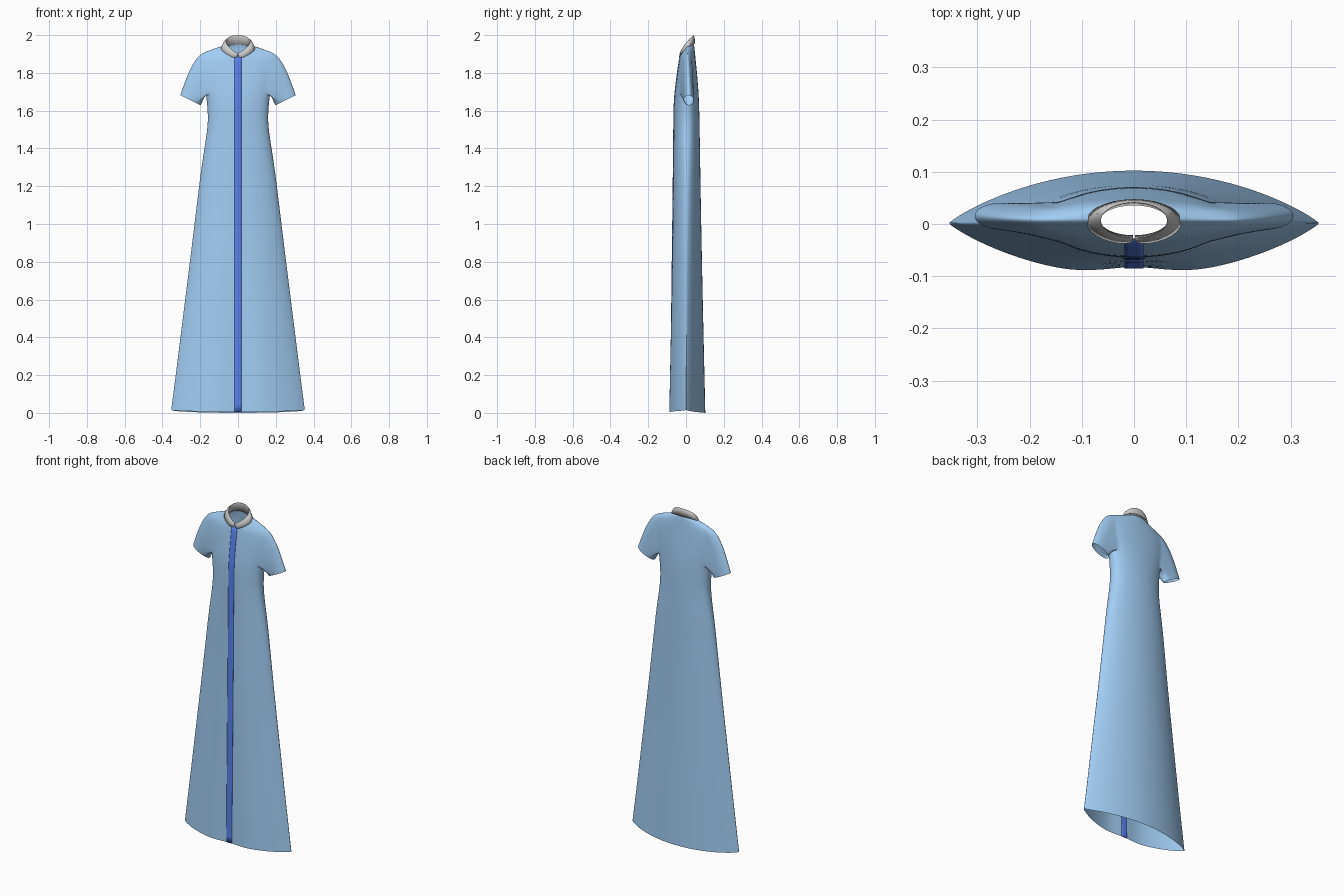
import bpy, bmesh, math
from mathutils import Vector
from mathutils.bvhtree import BVHTree

if "Cube" in bpy.data.objects:
    bpy.data.objects.remove(bpy.data.objects["Cube"])

N = 40   # points per body ring
K = 4    # half-width of the armhole in columns


def material(name, color):
    m = bpy.data.materials.new(name)
    m.diffuse_color = (*color, 1)
    m.use_nodes = True
    m.node_tree.nodes["Principled BSDF"].inputs["Base Color"].default_value = m.diffuse_color
    return m


def make_object(name, bm, mat=None):
    bmesh.ops.recalc_face_normals(bm, faces=bm.faces)
    me = bpy.data.meshes.new(name)
    bm.to_mesh(me)
    bm.free()
    for p in me.polygons:
        p.use_smooth = True
    ob = bpy.data.objects.new(name, me)
    bpy.context.collection.objects.link(ob)
    if mat:
        me.materials.append(mat)
    return ob


def skin(bm, rows, closed):
    n = len(rows[0])
    for a, b in zip(rows, rows[1:]):
        for i in range(n if closed else n - 1):
            j = (i + 1) % n
            bm.faces.new((a[i], a[j], b[j], b[i]))


# Body rings: side z, front z, back z, half width, front y, back y, lens power
RINGS = [
    (.016, .006, .0, .355, -.100, .103, 1.75),
    (.30, .30, .30, .318, -.093, .096, 1.6),
    (.60, .60, .60, .281, -.085, .089, 1.5),
    (.90, .90, .90, .243, -.078, .083, 1.35),
    (1.15, 1.15, 1.15, .213, -.071, .078, 1.2),
    (1.35, 1.35, 1.35, .188, -.067, .075, 1.0),
    (1.52, 1.52, 1.52, .157, -.065, .072, .9),
    (1.62, 1.62, 1.62, .162, -.064, .070, .85),
    (1.69, 1.69, 1.69, .170, -.060, .067, .85),
    (1.77, 1.76, 1.77, .190, -.051, .061, .9),
    (1.85, 1.82, 1.84, .200, -.043, .054, 1.0),
    (1.908, 1.865, 1.895, .186, -.036, .049, 1.1),
    (1.924, 1.88, 1.92, .140, -.033, .046, 1.1),
    (1.937, 1.89, 1.94, .100, -.031, .044, 1.0),
    (1.944, 1.895, 1.95, .070, -.028, .041, 1.0),
]
ARM_LOW, ARM_TOP = 8, 11


def body_point(ring, i):
    zs, zf, zb, rx, yf, yb, p = ring
    t = 2 * math.pi * i / N
    c, s = math.cos(t), math.sin(t)
    yc, d = (yf + yb) / 2, (yb - yf) / 2
    x = rx * c
    y = yc + d * math.copysign(abs(s) ** p, s)
    if s < 0:  # soft fold down the front, deepest at the hem
        y += .02 * max(0, 1 - zs / 1.3) * math.exp(-(x / .07) ** 2)
    z = zs + ((zb if s > 0 else zf) - zs) * abs(s)
    return Vector((x, y, z))


blue = material("blue_cloth", (.36, .61, .90))
dark_blue = material("placket_blue", (.10, .22, .85))

# Body with armholes left open
bm = bmesh.new()
rows = [[bm.verts.new(body_point(r, i)) for i in range(N)] for r in RINGS]
for r in range(len(rows) - 1):
    for i in range(N):
        near = min((i + .5) % (N / 2), N / 2 - (i + .5) % (N / 2))
        if ARM_LOW <= r < ARM_TOP and near < K:
            continue
        j = (i + 1) % N
        bm.faces.new((rows[r][i], rows[r][j], rows[r + 1][j], rows[r + 1][i]))

# Sleeves grow from the armholes to slanted flat cuffs
INNER, OUTER = Vector((.197, .015, 1.628)), Vector((.306, .015, 1.682))
for side in (1, -1):
    def col(k):
        return k % N if side == 1 else (N // 2 - k) % N
    loop = [rows[ARM_LOW][col(k)] for k in range(-K, K + 1)]
    loop += [rows[r][col(K)] for r in range(ARM_LOW + 1, ARM_TOP)]
    loop += [rows[ARM_TOP][col(k)] for k in range(K, -K - 1, -1)]
    loop += [rows[r][col(-K)] for r in range(ARM_TOP - 1, ARM_LOW, -1)]
    n = len(loop)
    sleeve = [loop]
    for t in (.12, .3, .5, .75, 1):
        ring = []
        for j, v in enumerate(loop):
            phi = 2 * math.pi * (j - K) / n
            top = (1 - math.cos(phi)) / 2
            end = INNER.lerp(OUTER, top) + Vector((0, .026 * math.sin(phi), 0))
            start = Vector((v.co.x * side, v.co.y, v.co.z))
            p = start.lerp(end, t)
            p += Vector((.016, 0, .012)) * top * math.sin(math.pi * t ** .7)
            p.x *= side
            ring.append(bm.verts.new(p))
        sleeve.append(ring)
    skin(bm, sleeve, True)
dress = make_object("dress_body", bm, blue)
sub = dress.modifiers.new("smooth", "SUBSURF")
sub.levels = sub.render_levels = 2

# Front placket laid onto the body surface
bpy.context.view_layer.update()
tree = BVHTree.FromObject(dress, bpy.context.evaluated_depsgraph_get())
bm = bmesh.new()
strip = []
for k in range(61):
    z = .012 + (1.889 - .012) * k / 60
    row = []
    for x in (-.018, -.009, 0, .009, .018):
        hit = tree.ray_cast(Vector((x, -1, z)), Vector((0, 1, 0)))[0]
        y = hit.y if hit and hit.y < 0 else -.03
        row.append(bm.verts.new((x, y, z - (.006 if k == 0 else 0))))
    strip.append(row)
skin(bm, strip, False)
placket = make_object("front_placket", bm, dark_blue)
sol = placket.modifiers.new("thickness", "SOLIDIFY")
sol.thickness, sol.offset = .005, 0

# Collar: stand, fold line and turned-down leaves with rounded front tips
bm = bmesh.new()
M = 72
cols = []
for k in range(M + 1):
    u = .03 + (2 * math.pi - .06) * k / M
    q = (1 - math.cos(u)) / 2
    s, c = math.sin(u), math.cos(u)
    stand = Vector((.066 * s, .007 - .030 * c, 1.892 + .058 * q ** .6))
    fold = Vector((.064 * s, .007 - .034 * c, 1.903 + .095 * q ** .6))
    outer = Vector((.090 * s, .004 - .042 * c, 1.868 + .087 * q ** .5))
    a = min(1, min(u, 2 * math.pi - u) / .4)
    outer = fold.lerp(outer, .12 + .88 * math.sqrt(1 - (1 - a) ** 2))
    mid = fold.lerp(outer, .3) + Vector((.003 * s, -.002 * c, .003))
    cols.append([bm.verts.new(p) for p in (stand, fold, mid, outer)])
skin(bm, cols, False)
collar = make_object("collar", bm)
sol = collar.modifiers.new("thickness", "SOLIDIFY")
sol.thickness, sol.offset = .003, 0

# Keep crisp edges on the thin pieces
for ob in (placket, collar):
    bpy.ops.object.select_all(action='DESELECT')
    ob.select_set(True)
    bpy.context.view_layer.objects.active = ob
    bpy.ops.object.shade_smooth_by_angle(angle=math.radians(40))
